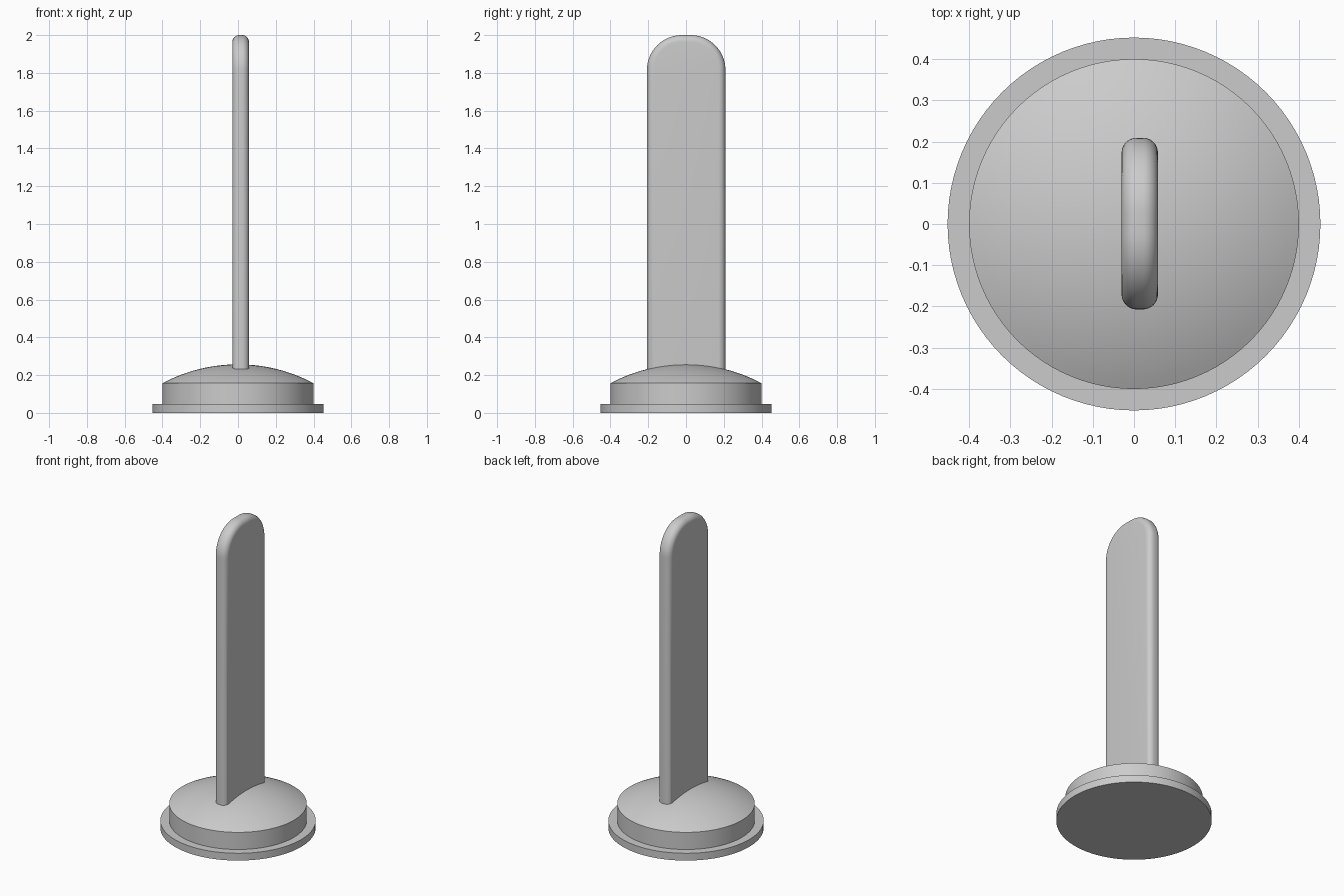
import bpy, bmesh, math

if "Cube" in bpy.data.objects:
    bpy.data.objects.remove(bpy.data.objects["Cube"])

grey = bpy.data.materials.new("light_grey")
grey.diffuse_color = (0.6, 0.6, 0.6, 1)
grey.use_nodes = True
grey.node_tree.nodes["Principled BSDF"].inputs["Base Color"].default_value = grey.diffuse_color


def finish(name, bm):
    bmesh.ops.recalc_face_normals(bm, faces=bm.faces[:])
    mesh = bpy.data.meshes.new(name)
    bm.to_mesh(mesh)
    bm.free()
    mesh.materials.append(grey)
    obj = bpy.data.objects.new(name, mesh)
    bpy.context.collection.objects.link(obj)
    bpy.ops.object.select_all(action='DESELECT')
    obj.select_set(True)
    bpy.context.view_layer.objects.active = obj
    bpy.ops.object.shade_smooth_by_angle(angle=math.radians(25))
    return obj


# round base: flange, drum and shallow dome, turned from one profile
R, EDGE, TOP = 0.40, 0.157, 0.257
h = TOP - EDGE
sphere_r = (R * R + h * h) / (2 * h)
sweep = math.asin(R / sphere_r)
profile = [(0.452, 0), (0.452, 0.047), (R, 0.047)]
for i in range(16):
    a = sweep * (1 - i / 16)
    profile.append((sphere_r * math.sin(a), TOP - sphere_r * (1 - math.cos(a))))
SEG = 96
bm = bmesh.new()
rings = [[bm.verts.new((r * math.cos(2 * math.pi * k / SEG), r * math.sin(2 * math.pi * k / SEG), z))
          for k in range(SEG)] for r, z in profile]
for lo, hi in zip(rings, rings[1:]):
    for k in range(SEG):
        n = (k + 1) % SEG
        bm.faces.new((lo[k], lo[n], hi[n], hi[k]))
bm.faces.new(rings[0][::-1])
apex = bm.verts.new((0, 0, TOP))
for k in range(SEG):
    bm.faces.new((rings[-1][k], rings[-1][(k + 1) % SEG], apex))
finish("domed_base", bm)

# upright blade: flat slab with a rounded top, all long edges softened
X0, X1, Y0, Y1, Z0, Z1 = -0.03, 0.058, -0.207, 0.209, 0.1, 2.0
CR, N = 0.185, 20
outline = [(Y0, Z0), (Y1, Z0)]
for cy, start in ((Y1 - CR, 0), (Y0 + CR, math.pi / 2)):
    for i in range(N + 1):
        a = start + math.pi / 2 * i / N
        outline.append((cy + CR * math.cos(a), Z1 - CR + CR * math.sin(a)))
bm = bmesh.new()
face = bm.faces.new([bm.verts.new((X0, y, z)) for y, z in outline])
ext = bmesh.ops.extrude_face_region(bm, geom=[face])
bmesh.ops.translate(bm, vec=(X1 - X0, 0, 0),
                    verts=[g for g in ext["geom"] if isinstance(g, bmesh.types.BMVert)])
bmesh.ops.recalc_face_normals(bm, faces=bm.faces[:])
rims = [e for e in bm.edges if abs(e.verts[0].co.x - e.verts[1].co.x) < 1e-6]
bmesh.ops.bevel(bm, geom=rims, offset=0.036, offset_type='OFFSET', segments=8,
                profile=0.5, affect='EDGES', clamp_overlap=False)
finish("upright_blade", bm)
